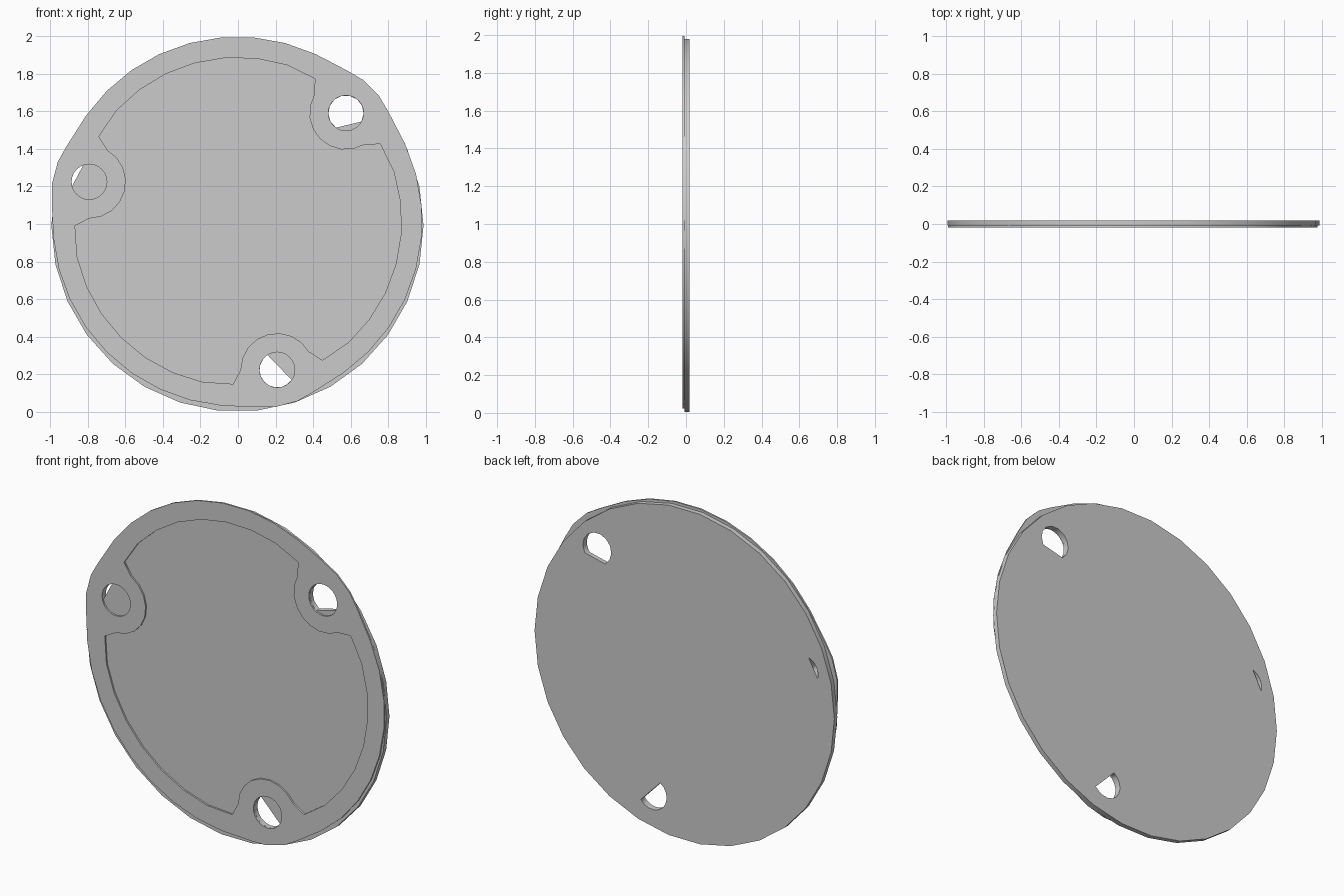
import bpy
from math import sin, cos, radians, pi

if "Cube" in bpy.data.objects:
    bpy.data.objects.remove(bpy.data.objects["Cube"])

CX, CZ = -0.003, 1.013        # centre of the raised front frame
LOBES = (45, 165, 285)        # directions of the three screw holes
HOLE_R, HOLE_DIST = 0.094, 0.818


def polar(r, deg, cx=CX, cz=CZ):
    return (cx + r * cos(radians(deg)), cz + r * sin(radians(deg)))


def arc(center, r, start, end, steps):
    return [polar(r, start + (end - start) * i / steps, *center) for i in range(steps + 1)]


def plate(name, loops, y0, y1):
    """Fill outline (with holes) in the XZ plane and extrude from y0 to y1."""
    curve = bpy.data.curves.new(name, 'CURVE')
    curve.dimensions = '2D'
    curve.fill_mode = 'BOTH'
    curve.extrude = (y1 - y0) / 2
    for loop in loops:
        spline = curve.splines.new('POLY')
        spline.points.add(len(loop) - 1)
        for p, (x, z) in zip(spline.points, loop):
            p.co = (x, z, 0, 1)
        spline.use_cyclic_u = True
    obj = bpy.data.objects.new(name, curve)
    bpy.context.collection.objects.link(obj)
    obj.rotation_euler = (pi / 2, 0, 0)
    obj.location.y = (y0 + y1) / 2
    bpy.ops.object.select_all(action='DESELECT')
    obj.select_set(True)
    bpy.context.view_layer.objects.active = obj
    bpy.ops.object.convert(target='MESH')
    return obj


centers = [polar(HOLE_DIST, a) for a in LOBES]

# Backing disc: 30 sided, with a partial (D shaped) opening behind each hole
disc = arc((-0.003, 0.992), 0.992, 0, 348, 29)
openings = [arc(c, HOLE_R, a, b, 10)
            for c, (a, b) in zip(centers, ((-29, 236), (110, 194), (123, 325)))]
plate("backing_disc", [disc] + openings, -0.009, 0.019)

# Front frame: three-fold outline with slight bulges and inward lobes at the holes
outer, inner = [], []
for a, c in zip(LOBES, centers):
    for off, r in ((-20, .985), (-9, .995), (-3.5, 1.009), (3.5, 1.009), (9, .995),
                   (20, .985), (30, .985), (40, .985), (50, .985), (60, .985),
                   (70, .985), (80, .985), (90, .985)):
        outer.append(polar(r, a + off))
    inner.append(polar(.866, a - 16.5))
    inner += arc(c, .195, a + 255, a + 105, 8)
    inner += [polar(.875 if 0 < i < 8 else .866, a + 16.5 + 10.875 * i) for i in range(8)]
holes = [arc(c, HOLE_R, 0, 345, 23) for c in centers]
plate("front_frame", [outer, inner] + holes, -0.019, -0.009)
